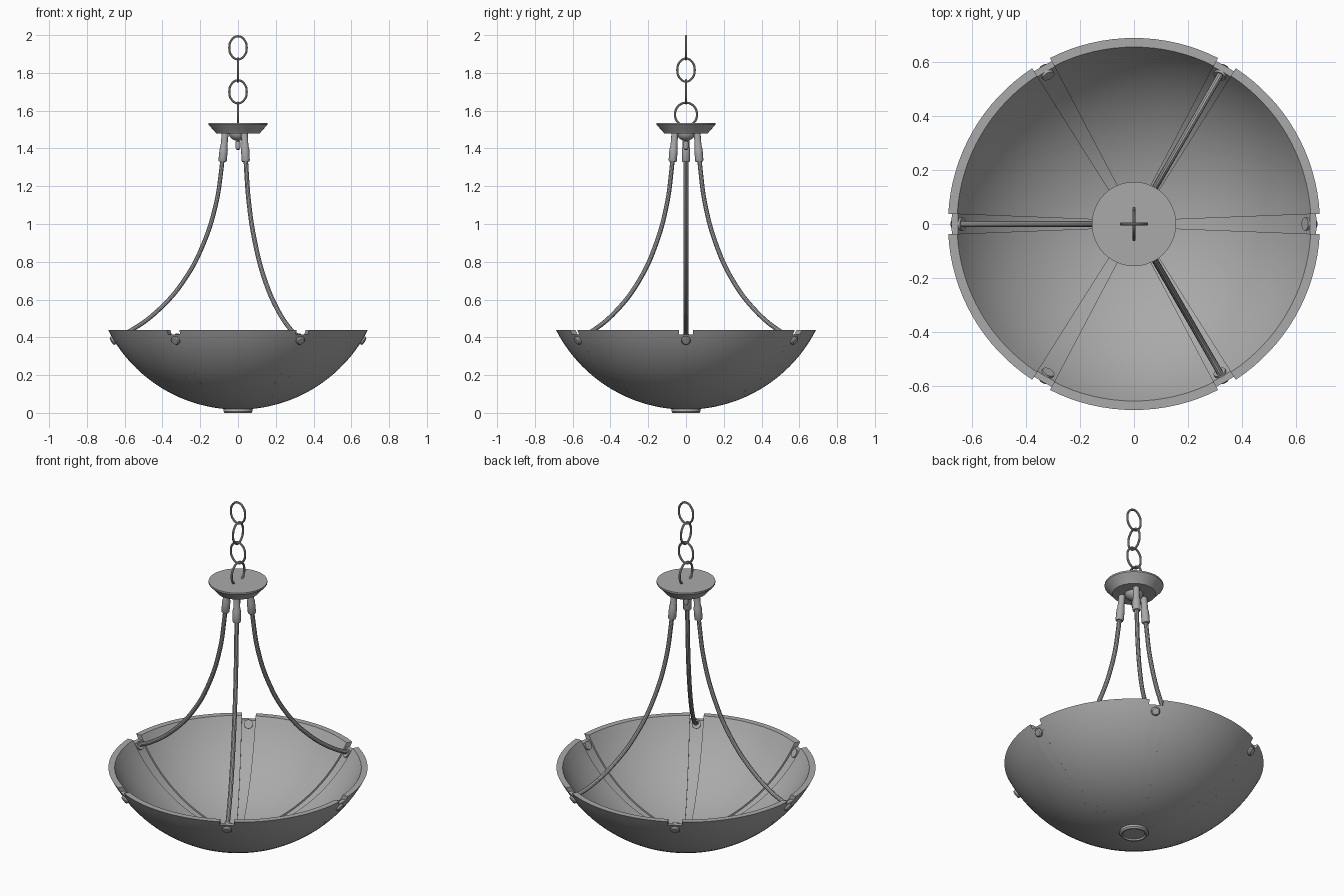
import bpy, bmesh, math
from mathutils import Vector, Matrix

cube = bpy.data.objects.get("Cube")
if cube:
    bpy.data.objects.remove(cube, do_unlink=True)

GREY = (0.4, 0.4, 0.4, 1)
grey = bpy.data.materials.new("plain_grey")
grey.use_nodes = True
grey.diffuse_color = GREY
grey.node_tree.nodes["Principled BSDF"].inputs["Base Color"].default_value = GREY


def finish(obj):
    """Assign the material and smooth everything but hard edges."""
    obj.data.materials.clear()
    obj.data.materials.append(grey)
    bpy.ops.object.select_all(action='DESELECT')
    obj.select_set(True)
    bpy.context.view_layer.objects.active = obj
    bpy.ops.object.shade_smooth_by_angle(angle=math.radians(35))
    return obj


def from_bmesh(name, bm):
    bmesh.ops.remove_doubles(bm, verts=bm.verts, dist=1e-5)
    bmesh.ops.recalc_face_normals(bm, faces=bm.faces)
    mesh = bpy.data.meshes.new(name)
    bm.to_mesh(mesh)
    bm.free()
    obj = bpy.data.objects.new(name, mesh)
    bpy.context.collection.objects.link(obj)
    return finish(obj)


def lathe(name, profile, matrix=Matrix(), steps=48):
    """Spin an (r, z) profile around z, then place it."""
    bm = bmesh.new()
    verts = [bm.verts.new((r, 0, z)) for r, z in profile]
    edges = [bm.edges.new(pair) for pair in zip(verts, verts[1:])]
    bmesh.ops.spin(bm, geom=verts + edges, cent=(0, 0, 0), axis=(0, 0, 1),
                   angle=math.tau, steps=steps, use_duplicate=False)
    bm.transform(matrix)
    return from_bmesh(name, bm)


def tube(name, points, radius, cyclic=False):
    """Round wire swept along smooth points."""
    curve = bpy.data.curves.new(name, 'CURVE')
    curve.dimensions = '3D'
    curve.bevel_depth = radius
    curve.bevel_resolution = 3
    curve.use_fill_caps = True
    curve.resolution_u = 8
    spline = curve.splines.new('BEZIER')
    spline.bezier_points.add(len(points) - 1)
    for bp, p in zip(spline.bezier_points, points):
        bp.co = p
        bp.handle_left_type = bp.handle_right_type = 'AUTO'
    spline.use_cyclic_u = cyclic
    obj = bpy.data.objects.new(name, curve)
    bpy.context.collection.objects.link(obj)
    bpy.ops.object.select_all(action='DESELECT')
    obj.select_set(True)
    bpy.context.view_layer.objects.active = obj
    bpy.ops.object.convert(target='MESH')
    return finish(bpy.context.object)


# Bowl geometry: concentric spherical shells
CENTRE_Z, R_OUT, R_IN, R_STRAP = 0.79, 0.7726, 0.743, 0.752
RIM_Z, STRAP_Z = 0.44, 0.415
HUB = 0.05


def half_gap(r):
    return math.asin(min(0.9, (0.011 + 0.039 * r) / r))


def shell(name, inner, top, span, columns, rows=20):
    """Closed shell sector; span(r) gives its start and end angles."""
    bm = bmesh.new()

    def point(radius, i, j):
        r_max = math.sqrt(radius ** 2 - (top - CENTRE_Z) ** 2)
        low, high = math.asin(HUB / radius), math.asin(r_max / radius)
        t = low + (high - low) * j / rows
        r = radius * math.sin(t)
        start, end = span(r)
        a = start + (end - start) * i / columns
        return bm.verts.new((r * math.cos(a), r * math.sin(a),
                             CENTRE_Z - radius * math.cos(t)))

    outer, inside = [[[point(radius, i, j) for j in range(rows + 1)]
                      for i in range(columns + 1)] for radius in (R_OUT, inner)]
    for grid in (outer, inside):
        for i in range(columns):
            for j in range(rows):
                bm.faces.new((grid[i][j], grid[i + 1][j],
                              grid[i + 1][j + 1], grid[i][j + 1]))
    for i in range(columns):
        for j in (0, rows):
            bm.faces.new((outer[i][j], outer[i + 1][j],
                          inside[i + 1][j], inside[i][j]))
    for j in range(rows):
        for i in (0, columns):
            bm.faces.new((outer[i][j], outer[i][j + 1],
                          inside[i][j + 1], inside[i][j]))
    return from_bmesh(name, bm)


# Six panels, with recessed straps and round bolts between them
for k in range(6):
    a = k * math.pi / 3
    shell("bowl_panel", R_IN, RIM_Z,
          lambda r: (a + half_gap(r), a + math.pi / 3 - half_gap(r)), 16)
    shell("bowl_strap", R_STRAP, STRAP_Z,
          lambda r: (a - half_gap(r), a + half_gap(r)), 2)
    drop = 0.385 - CENTRE_Z
    flat = math.sqrt(R_OUT ** 2 - drop ** 2)
    pos = Vector((flat * math.cos(a), flat * math.sin(a), drop))
    turn = pos.to_track_quat('Z', 'Y').to_matrix().to_4x4()
    lathe("strap_bolt", [(0, -0.03), (0.024, -0.03), (0.024, 0.008),
                         (0.018, 0.014), (0, 0.016)],
          Matrix.Translation(pos + Vector((0, 0, CENTRE_Z))) @ turn, 20)

# Hub cap under the bowl
lathe("bottom_cap", [(0, 0.045), (0.06, 0.045), (0.075, 0.024), (0.077, 0.008),
                     (0.07, 0), (0.062, 0), (0.057, 0.008), (0, 0.008)])

# Canopy with ball and finial beneath
lathe("canopy", [(0, 1.535), (0.156, 1.535), (0.156, 1.526), (0.142, 1.510),
                 (0.122, 1.488), (0.115, 1.478), (0, 1.478)], steps=64)
ball = [(0.05 * math.cos(t), 1.485 - 0.045 * math.sin(t))
        for t in [i * math.pi / 20 for i in range(10)]]
lathe("canopy_ball", ball + [(0.012, 1.436), (0.014, 1.415),
                             (0.011, 1.396), (0, 1.39)], steps=32)

# Three curved rods hanging from sockets
rod_path = [(0.079, 1.38), (0.088, 1.29), (0.118, 1.10), (0.185, 0.89),
            (0.28, 0.71), (0.41, 0.555), (0.565, 0.438), (0.655, 0.398)]
for a in (math.pi / 3, math.pi, -math.pi / 3):
    c, s = math.cos(a), math.sin(a)
    tube("hanging_rod", [(r * c, r * s, z) for r, z in rod_path], 0.012)
    base = Vector((0.082 * c, 0.082 * s, 1.33))
    axis = Vector((0.068 * c, 0.068 * s, 1.48)) - base
    turn = axis.to_track_quat('Z', 'Y').to_matrix().to_4x4()
    lathe("rod_socket", [(0, 0), (0.019, 0), (0.022, 0.006), (0.022, 0.065),
                         (0.018, 0.085), (0.018, 0.152), (0, 0.152)],
          Matrix.Translation(base) @ turn, 20)

# Chain of oval links, alternately turned, down to the canopy loop
links = [("canopy_loop", 1.58, 0.058, 0.062, True),
         ("chain_link", 1.70, 0.046, 0.061, False),
         ("chain_link", 1.815, 0.046, 0.061, True),
         ("chain_link", 1.933, 0.046, 0.061, False)]
for name, z, w, h, sideways in links:
    ring = [(w * math.cos(t), h * math.sin(t))
            for t in [i * math.tau / 8 for i in range(8)]]
    tube(name, [(0, u, z + v) if sideways else (u, 0, z + v) for u, v in ring],
         0.006, cyclic=True)
